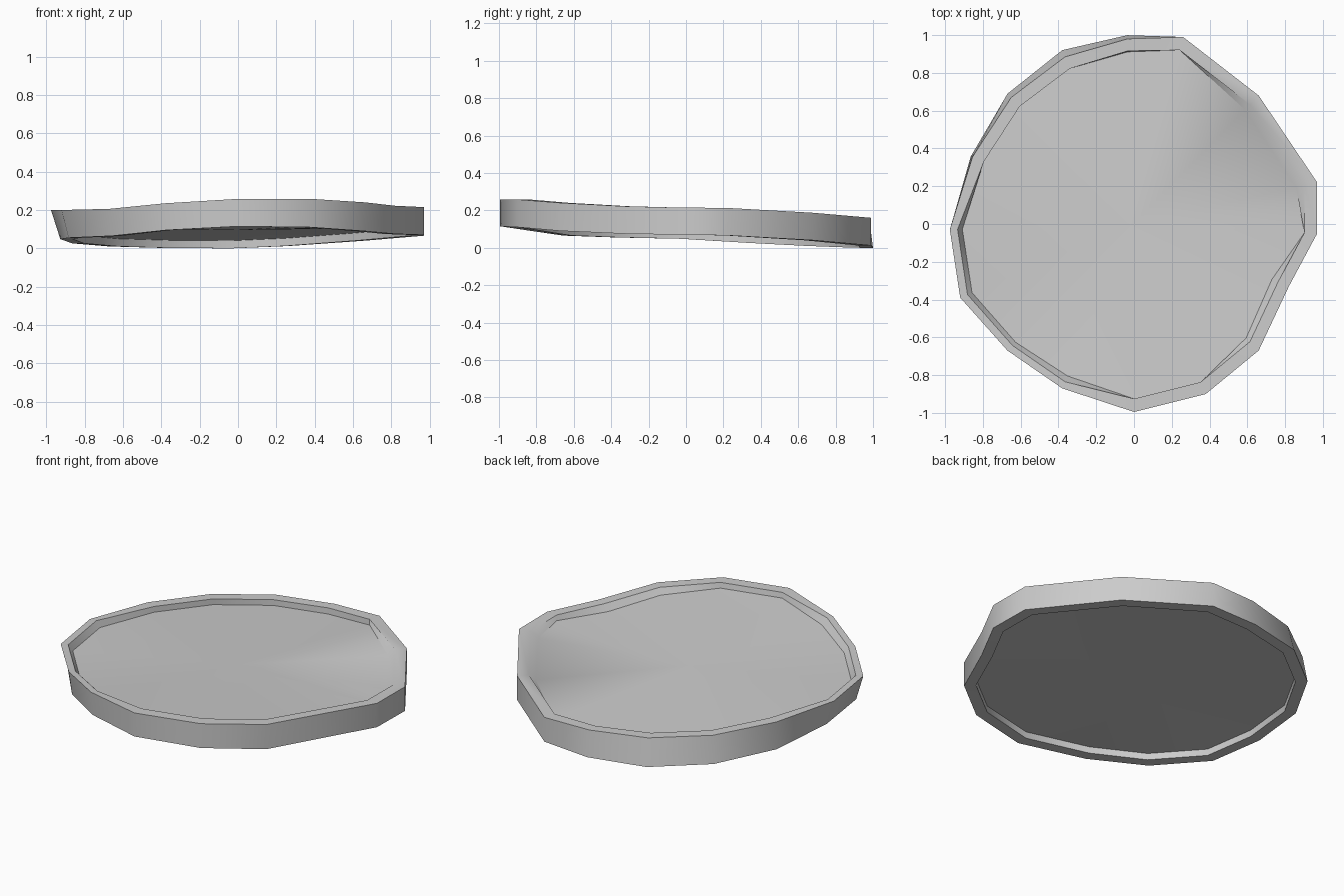
import bpy, bmesh, math
from mathutils import Vector

if "Cube" in bpy.data.objects:
    bpy.data.objects.remove(bpy.data.objects["Cube"])

# Rim outline, anticlockwise from the right:
# x, y, top z, bottom z, lower edge scale, lip inner scale, floor edge scale
OUTLINE = [
    (0.97, 0.22, .213, .066, 1.00, .93, .885),
    (0.66, 0.68, .187, .040, 1.00, .93, .89),
    (0.26, 0.99, .160, .012, 1.00, .93, .93),
    (-.035, 0.98, .158, .000, 1.02, .935, .93),
    (-.365, 0.885, .162, .002, 1.04, .93, .93),
    (-.65, 0.67, .172, .010, 1.03, .93, .93),
    (-.855, 0.355, .187, .026, 1.01, .93, .93),
    (-.975, -.03, .200, .048, 0.95, .958, .932),
    (-.92, -.39, .200, .055, 0.96, .958, .932),
    (-.67, -.67, .206, .065, 0.98, .96, .935),
    (-.38, -.87, .235, .095, 0.99, .96, .925),
    (0.00, -.995, .258, .115, 1.00, .93, .93),
    (0.38, -.90, .258, .110, 1.00, .93, .93),
    (0.66, -.67, .240, .090, 1.00, .93, .90),
    (0.82, -.33, .222, .075, 1.00, .93, .89),
    (0.97, -.05, .215, .070, 1.00, .93, .93),
]
LIP_DEPTH = 0.035       # floor below the rim
FOOT_DEPTH = 0.04       # underside above the foot

bm = bmesh.new()


def ring(place):
    return [bm.verts.new(place(*row)) for row in OUTLINE]


def band(a, b):
    n = len(a)
    for i in range(n):
        j = (i + 1) % n
        bm.faces.new((a[i], a[j], b[j], b[i]))


def cap(loop):
    # fan around the middle, as the plate is slightly warped
    mid = sum((v.co for v in loop), Vector()) / len(loop)
    c = bm.verts.new(mid)
    for i in range(len(loop)):
        bm.faces.new((loop[i], loop[(i + 1) % len(loop)], c))


# Rings from the underside, round the rim, to the floor
rings = [
    ring(lambda x, y, t, b, s, i, f: (x*s*.93, y*s*.93, b + FOOT_DEPTH)),
    ring(lambda x, y, t, b, s, i, f: (x*s*.93, y*s*.93, b)),
    ring(lambda x, y, t, b, s, i, f: (x*s, y*s, b)),
    ring(lambda x, y, t, b, s, i, f: (x, y, t)),
    ring(lambda x, y, t, b, s, i, f: (x*i, y*i, t)),
    ring(lambda x, y, t, b, s, i, f: (x*f, y*f, t - LIP_DEPTH)),
]
for a, b in zip(rings, rings[1:]):
    band(a, b)
cap(rings[0])
cap(rings[-1])
bmesh.ops.recalc_face_normals(bm, faces=bm.faces)

mesh = bpy.data.meshes.new("warped_plate")
bm.to_mesh(mesh)
bm.free()
plate = bpy.data.objects.new("warped_plate", mesh)
bpy.context.collection.objects.link(plate)
bpy.context.view_layer.objects.active = plate
plate.select_set(True)
bpy.ops.object.shade_smooth_by_angle(angle=math.radians(42))
